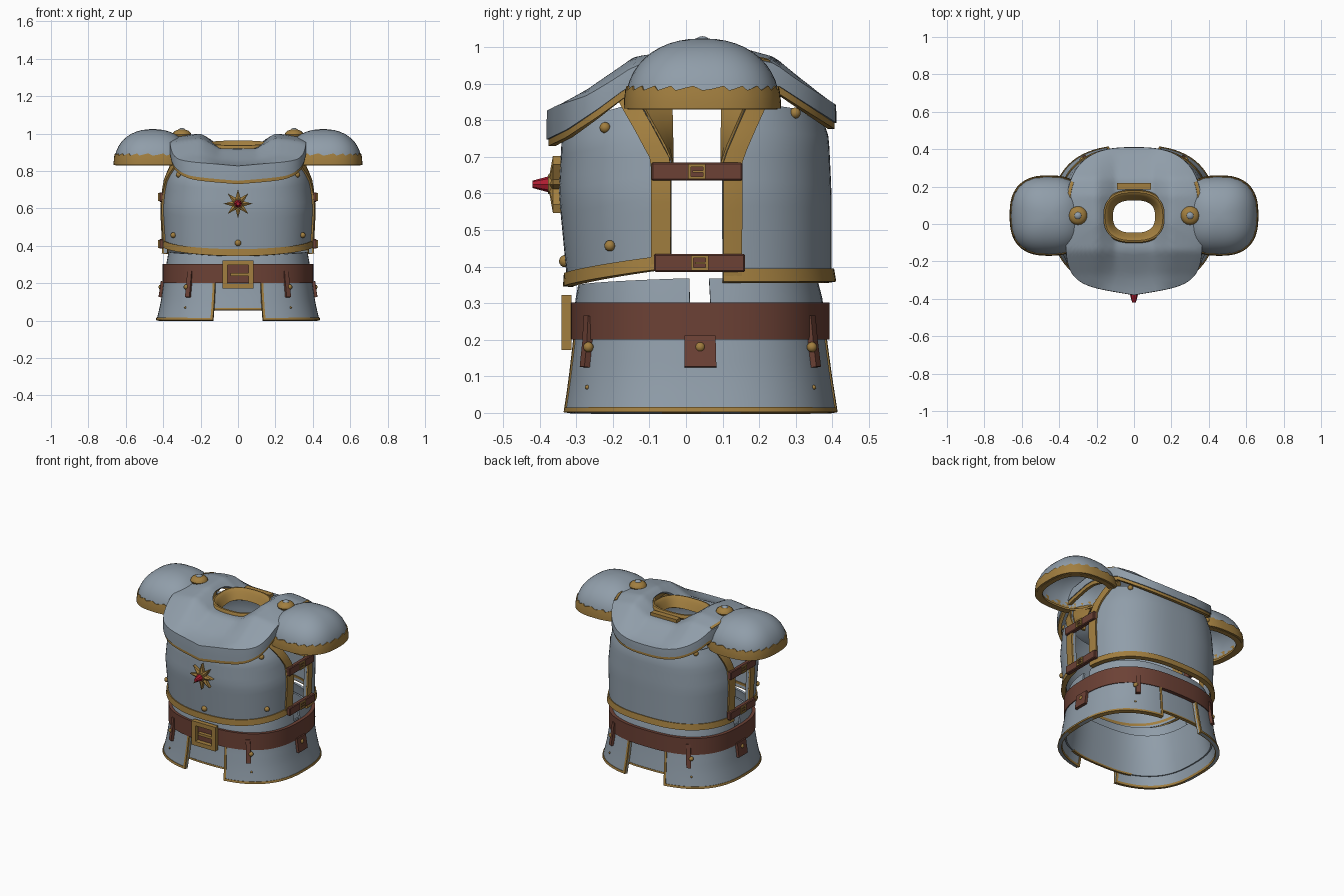
import bpy, bmesh, math
from math import sin, cos, pi, acos, copysign
from mathutils import Matrix, Vector

if "Cube" in bpy.data.objects:
    bpy.data.objects.remove(bpy.data.objects["Cube"])


def material(name, rgb):
    m = bpy.data.materials.new(name)
    m.use_nodes = True
    m.diffuse_color = (*rgb, 1)
    m.node_tree.nodes["Principled BSDF"].inputs["Base Color"].default_value = (*rgb, 1)
    return m


STEEL = material("steel", (.28, .34, .40))
GOLD = material("gold", (.36, .21, .05))
LEATHER = material("leather", (.15, .053, .036))
RED = material("red_gem", (.42, .012, .03))


def finish(name, bm, mat, thick=0):
    bmesh.ops.remove_doubles(bm, verts=bm.verts, dist=1e-5)
    bmesh.ops.recalc_face_normals(bm, faces=bm.faces)
    me = bpy.data.meshes.new(name)
    bm.to_mesh(me)
    bm.free()
    me.materials.append(mat)
    ob = bpy.data.objects.new(name, me)
    bpy.context.collection.objects.link(ob)
    bpy.ops.object.select_all(action='DESELECT')
    ob.select_set(True)
    bpy.context.view_layer.objects.active = ob
    if thick:
        mod = ob.modifiers.new("shell", 'SOLIDIFY')
        mod.thickness, mod.offset = thick, 0
        bpy.ops.object.modifier_apply(modifier=mod.name)
    bpy.ops.object.shade_smooth_by_angle(angle=math.radians(35))


def sheet(name, fn, nu, nv, mat, thick):
    """Surface fn(u, v) on the unit square, thickened into a plate."""
    bm = bmesh.new()
    rows = [[bm.verts.new(fn(i / nu, j / nv)) for i in range(nu + 1)] for j in range(nv + 1)]
    for a, b in zip(rows, rows[1:]):
        for i in range(nu):
            bm.faces.new((a[i], a[i + 1], b[i + 1], b[i]))
    finish(name, bm, mat, thick)


def add_box(bm, loc, size):
    bmesh.ops.create_cube(bm, size=1, matrix=Matrix.Translation(loc) @ Matrix.Diagonal((*size, 1)))


def box(name, loc, size, mat):
    bm = bmesh.new()
    add_box(bm, loc, size)
    bmesh.ops.bevel(bm, geom=bm.edges[:], offset=.004, segments=1, affect='EDGES')
    finish(name, bm, mat)


def ball(name, loc, size, mat):
    bm = bmesh.new()
    bmesh.ops.create_uvsphere(bm, u_segments=16, v_segments=8, radius=1,
                              matrix=Matrix.Translation(loc) @ Matrix.Diagonal((*size, 1)))
    finish(name, bm, mat)


def buckle(name, loc, w, h, bar, depth, turn):
    bm = bmesh.new()
    for s in (-1, 1):
        add_box(bm, (s * (w - bar) / 2, 0, 0), (bar, depth, h))
        add_box(bm, (0, 0, s * (h - bar) / 2), (w, depth, bar))
    add_box(bm, (w * .1, 0, 0), (w * .7, depth * .8, bar * .6))
    bm.transform(Matrix.Translation(loc) @ Matrix.Rotation(turn, 4, 'Z'))
    finish(name, bm, GOLD)


def table(rows, z):
    if z <= rows[0][0]:
        return rows[0][1:]
    for a, b in zip(rows, rows[1:]):
        if z <= b[0]:
            t = (z - a[0]) / (b[0] - a[0])
            return [p + (q - p) * t for p, q in zip(a[1:], b[1:])]
    return rows[-1][1:]


def oval(a, rx, ry, cy, z, n=2.6):
    """Squarish oval; angle 0 is the front, pi/2 the left."""
    return Vector((rx * copysign(abs(sin(a)) ** (2 / n), sin(a)),
                   cy - ry * copysign(abs(cos(a)) ** (2 / n), cos(a)), z))


# Half width, front and back by height
BODY = [(.34, .388, -.315, .39), (.6, .40, -.34, .39), (.75, .385, -.332, .383),
        (.84, .355, -.29, .355), (.9, .33, -.25, .31)]
SKIRT = [(0, .428, -.33, .41), (.05, .416, -.322, .402), (.1, .405, -.315, .394),
         (.2, .39, -.303, .38), (.3, .378, -.298, .37), (.37, .365, -.285, .352)]


def on(tab, a, z, off=0):
    rx, f, b = table(tab, z)
    return oval(a, rx + off, (b - f) / 2 + off, (b + f) / 2, z)


def angle_at(tab, y, z):
    rx, f, b = table(tab, z)
    d = (b + f) / 2 - y
    return acos(max(-1, min(1, copysign(abs(2 * d / (b - f)) ** 1.3, d))))


# Breastplate and backplate with trims
def plate(name, edge, base, rise, top, back, width):
    def spread(u, z):
        k = 2 * u - 1
        a = angle_at(BODY, table(edge, z)[0], z)
        return pi + k * (pi - a) if back else k * a

    def low(u):
        return base + rise * abs(2 * u - 1) ** 1.5

    def body(u, v):
        z = low(u) + (top + (.85 - top) * (2 * u - 1) ** 2 - low(u)) * v
        return on(BODY, spread(u, z), z)

    def hem(u, v):
        z = low(u) - .005 + .036 * v
        return on(BODY, spread(u, z), z, .008 - .006 * v)

    sheet(name, body, 40, 14, STEEL, .016)
    sheet(name + "_hem", hem, 40, 2, GOLD, .026)
    for s in (-1, 1):
        def band(u, v):
            z = base + rise + (.875 - base - rise) * v
            return on(BODY, s * angle_at(BODY, table(edge, z)[0] + width * u, z), z, .004)

        # Gold return that narrows the arm opening
        def gusset(u, v):
            z = .68 + .2 * v
            p = on(BODY, s * angle_at(BODY, table(edge, z)[0], z), z)
            return p.lerp(Vector((p.x * .82, edge[0][1], z)), u)

        sheet(name + "_side_trim", band, 4, 16, GOLD, .028)
        sheet(name + "_arm_return", gusset, 2, 4, GOLD, .012)


plate("breastplate", [(.35, -.04), (.69, -.04), (.83, -.115), (.9, -.15)], .35, .05, .8, False, -.052)
plate("backplate", [(.35, .10), (.69, .10), (.83, .16), (.9, .19)], .362, 0, .82, True, .05)

# Waist plates, open at the sides
for name, y, mid, dip in (("front_waist", .01, 0, .02), ("back_waist", .065, pi, .01)):
    half = abs(angle_at(SKIRT, y, .33) - mid)

    def waist(u, v):
        return on(SKIRT, mid + (2 * u - 1) * half, .27 + (.097 - dip * (1 - abs(2 * u - 1))) * v)

    sheet(name, waist, 36, 2, STEEL, .012)

# Skirt in two halves, with notches at front and back
NOTCH = .22
for s in (-1, 1):
    def half_ring(a0, a1, z0, z1, off):
        return lambda u, v: on(SKIRT, s * (a0 + (a1 - a0) * u), z0 + (z1 - z0) * v, off)
    sheet("skirt_half", half_ring(NOTCH, pi - NOTCH, 0, .22, 0), 40, 8, STEEL, .016)
    sheet("skirt_hem", half_ring(NOTCH, pi - NOTCH, 0, .013, 0), 40, 1, GOLD, .024)
    for a in (NOTCH, pi - NOTCH - .03):
        sheet("notch_trim", half_ring(a, a + .03, 0, .21, 0), 1, 8, GOLD, .024)
    # Hanging tabs with studs
    for a, w, top in ((.6, .038, .265), (pi / 2, .063, .21), (pi - .6, .038, .265)):
        side = .04 * ((a < 1) - (a > 2))
        sheet("belt_tab", half_ring(a - w, a + w, .125, top, .014), 4, 2, LEATHER, .02)
        ball("tab_stud", on(SKIRT, s * (a + side), .18, .018), (.014,) * 3, GOLD)
        if side:
            ball("skirt_stud", on(SKIRT, s * (a + side), .07, .008), (.006,) * 3, GOLD)

# Inner skirt layer, seen through the notches
sheet("inner_skirt", lambda u, v: on(SKIRT, 2 * pi * u, .06 + .24 * v, -.018), 72, 4, STEEL, .01)
for mid in (0, pi):
    sheet("inner_skirt_hem", lambda u, v: on(SKIRT, mid + (u - .5) * .9, .056 + .01 * v, -.018), 12, 1, GOLD, .016)

# Belt and buckle
sheet("belt", lambda u, v: oval(2 * pi * u, .392, .344, .038, .2 + .102 * v), 72, 2, LEATHER, .022)
buckle("belt_buckle", (0, -.327, .247), .165, .15, .026, .028, 0)

# Side straps
for s in (-1, 1):
    for y, z in ((.03, .66), (.037, .41)):
        box("side_strap", (s * .408, y, z), (.026, .248, .05), LEATHER)
        buckle("strap_buckle", (s * .423, y, z), .048, .042, .008, .008, s * pi / 2)

# Rivets on the body
for s in (-1, 1):
    for a, z in ((.89, .78), (.96, .457), (pi - .75, .82)):
        ball("rivet", on(BODY, s * a, z, .01), (.015,) * 3, GOLD)
ball("rivet", on(BODY, 0, .415, .008), (.017,) * 3, GOLD)

# Star badge with gem
bm = bmesh.new()
rings = [[bm.verts.new((r * sin(i * pi / 8), y, .625 + r * cos(i * pi / 8)))
          for i in range(16) for r in [(.078, .034)[i % 2]]] for y in (-.336, -.364)]
tip, rear = bm.verts.new((0, -.378, .625)), bm.verts.new((0, -.333, .625))
for i in range(16):
    j = (i + 1) % 16
    bm.faces.new((rings[0][i], rings[0][j], rings[1][j], rings[1][i]))
    bm.faces.new((rings[1][i], rings[1][j], tip))
    bm.faces.new((rings[0][j], rings[0][i], rear))
finish("star_badge", bm, GOLD)


def cone(name, y0, y1, r0, r1, mat):
    bm = bmesh.new()
    bmesh.ops.create_cone(bm, cap_ends=True, segments=8, radius1=r0, radius2=r1, depth=y0 - y1,
                          matrix=Matrix.Translation((0, (y0 + y1) / 2, .625)) @ Matrix.Rotation(pi / 2, 4, 'X'))
    finish(name, bm, mat)


cone("gem_seat", -.35, -.378, .032, .026, GOLD)
cone("gem", -.375, -.42, .022, .01, RED)

# Shoulder mantle: a saddle-shaped cape with a turned-down edge
TOP = [(-.39, .815), (-.27, .88), (-.14, .97), (0, .995), (.15, .995), (.24, .97), (.3, .92), (.41, .835)]
EDGE = [(-.38, .745), (-.32, .775), (-.24, .83), (-.16, .89), (.05, .935), (.25, .895), (.41, .79)]


def rim(a):
    if cos(a) <= 0:
        return oval(a, .36, .385, .02, 0, 2.8)
    p = oval(a, .36, .335, .02, 0, 5)
    p.y -= .06 * (1 - abs(p.x) / .36) * min(1, 3 * cos(a))
    return p


def mantle(u, v):
    a = 2 * pi * u
    t = min(1, v / .8)
    p = oval(a, .165, .135, .04, 0).lerp(rim(a), t)
    dip = max(0, min(1, (.2 - abs(p.x)) / .1))
    p.z = table(TOP, p.y)[0] - .065 * dip * (1 - t) ** .7 - .025 * (abs(p.x) / .36) ** 4
    if v > .8:
        p.z += (min(p.z, table(EDGE, p.y)[0]) - p.z) * (v - .8) / .2
    return p


def mantle_trim(u, v):
    p = rim(2 * pi * u) * .98
    p.z = table(EDGE, p.y)[0] - .022 + .028 * v
    return p


sheet("mantle", mantle, 96, 15, STEEL, .012)
sheet("mantle_trim", mantle_trim, 96, 1, GOLD, .018)
for s in (-1, 1):
    sheet("shoulder_trim", lambda u, v: mantle((s * (.25 + .07 * u)) % 1, .74 + .06 * v) + Vector((0, 0, .006)),
          8, 1, GOLD, .008)


# Neck ring, higher at the back
def collar(u, v):
    a = 2 * pi * u
    grow = .045 * cos(v * pi / 2)
    return oval(a, .118 + grow, .092 + grow, .04, .89 + .055 * sin(pi * (.25 + .75 * v)) - .012 * cos(a))


sheet("neck_ring", collar, 48, 8, GOLD, .012)
sheet("nape_trim", lambda u, v: Vector(((u - .5) * .18, .185 + .035 * v, .94)), 4, 1, GOLD, .02)

# Pauldrons with ragged gold rims, and shoulder knobs
for s in (-1, 1):
    def dome(u, h, off=0):
        k = (1 - min(1, h) ** 2.2) ** (1 / 2.2)
        p = oval(2 * pi * u, (.2 + off) * k, (.205 + off) * k, .045, .84 + .178 * h)
        p.x += s * .455
        return p

    def dome_rim(u, v):
        ragged = .23 + .09 * ((u * 24) % 1)
        p = dome(u, v * ragged, .002)
        p.z -= .008 * (1 - v)
        return p

    sheet("pauldron", lambda u, v: dome(u, sin(v * pi / 2)), 48, 12, STEEL, .012)
    sheet("pauldron_rim", dome_rim, 96, 3, GOLD, .016)
    sheet("pauldron_lip", lambda u, v: dome(u, 0, -.03 * v) - Vector((0, 0, .004)), 48, 1, GOLD, .012)
    ball("shoulder_knob", (s * .3, .045, .995), (.05, .05, .028), GOLD)
    ball("knob_cap", (s * .3, .045, 1.012), (.022, .022, .018), STEEL)
